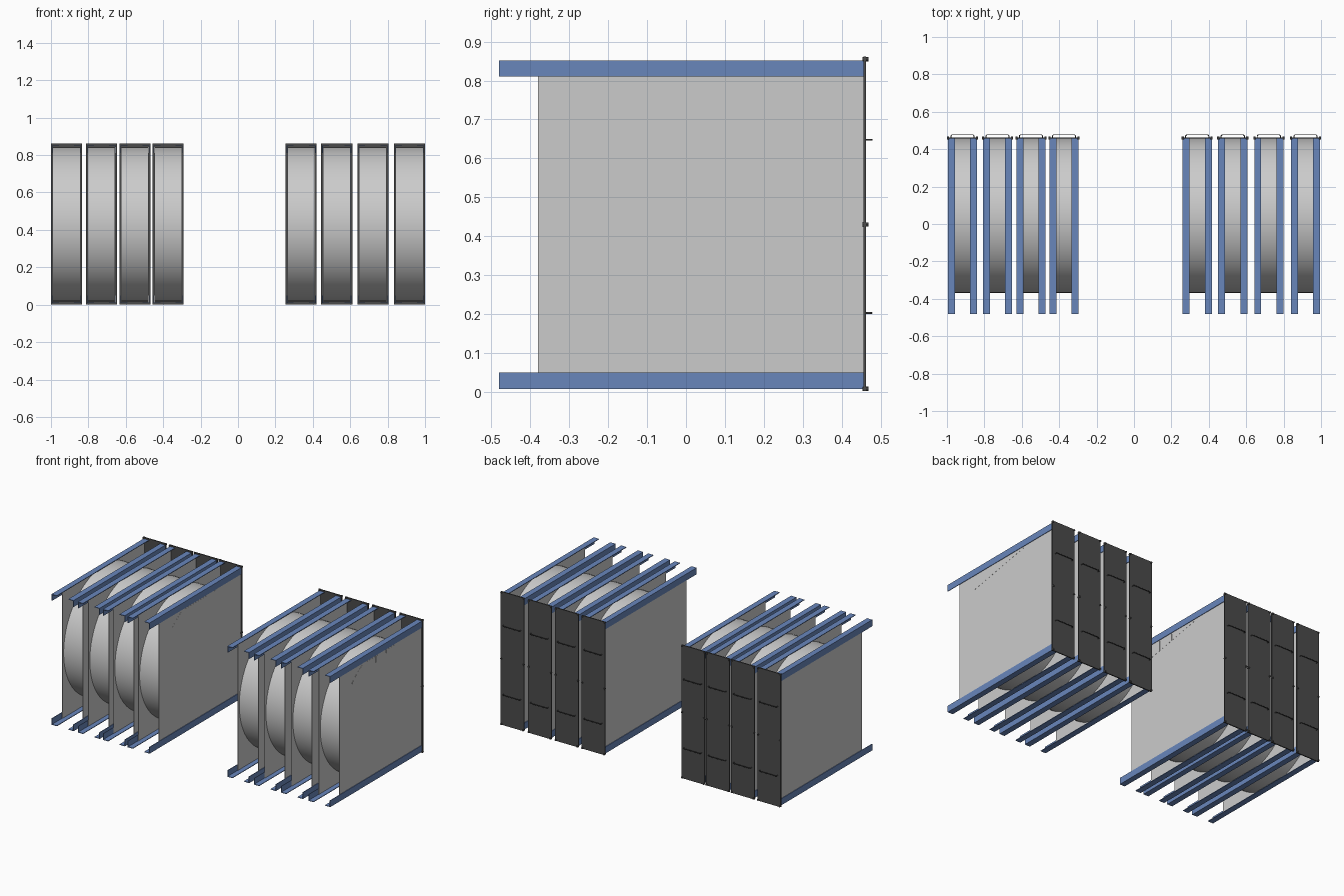
import bpy, bmesh, math
from mathutils import Vector

if "Cube" in bpy.data.objects:
    bpy.data.objects.remove(bpy.data.objects["Cube"])


def material(name, rgb):
    m = bpy.data.materials.new(name)
    m.diffuse_color = (*rgb, 1)
    m.use_nodes = True
    m.node_tree.nodes["Principled BSDF"].inputs["Base Color"].default_value = m.diffuse_color
    return m


BLUE = material("blue_paint", (0.14, 0.24, 0.50))
DARK = material("dark_steel", (0.07, 0.07, 0.07))


def finish(name, bm, mat=None):
    bmesh.ops.recalc_face_normals(bm, faces=bm.faces)
    me = bpy.data.meshes.new(name)
    bm.to_mesh(me)
    bm.free()
    ob = bpy.data.objects.new(name, me)
    bpy.context.collection.objects.link(ob)
    if mat:
        me.materials.append(mat)
    return ob


def add_box(bm, lo, hi):
    lo, hi = Vector(lo), Vector(hi)
    vs = bmesh.ops.create_cube(bm, size=1)["verts"]
    for v in vs:
        v.co = (lo + hi) / 2 + v.co * (hi - lo)


def add_prism(bm, points, direction):
    """Extrude a closed outline along a direction."""
    face = bm.faces.new([bm.verts.new(p) for p in points])
    ext = bmesh.ops.extrude_face_region(bm, geom=[face], use_keep_orig=True)
    vs = [g for g in ext["geom"] if isinstance(g, bmesh.types.BMVert)]
    bmesh.ops.translate(bm, vec=direction, verts=vs)


def rod(bm, centre, radius, length, axis, sides):
    vs = bmesh.ops.create_cone(bm, cap_ends=True, segments=sides, radius1=radius,
                               radius2=radius, depth=length)["verts"]
    q = Vector((0, 0, 1)).rotation_difference(Vector(axis))
    for v in vs:
        v.co = q @ v.co + Vector(centre)


ZC, DRUM_Y, DRUM_R = 0.43, 0.045, 0.413


def drum(i, cx):
    bm = bmesh.new()
    rod(bm, (cx, DRUM_Y, ZC), DRUM_R, 0.142, (1, 0, 0), 96)
    ob = finish(f"drum_{i}", bm)
    bpy.context.view_layer.objects.active = ob
    ob.select_set(True)
    bpy.ops.object.shade_smooth_by_angle(angle=math.radians(30))
    ob.select_set(False)


def side_plates(i, cx):
    bm = bmesh.new()
    for s in (-1, 1):
        x0, x1 = sorted((cx + s * 0.071, cx + s * 0.074))
        add_box(bm, (x0, -0.38, 0.013), (x1, 0.459, 0.847))
    finish(f"side_plates_{i}", bm)


def rails(i, cx):
    # angle sections: upright leg outside, flange turned inward
    bm = bmesh.new()
    profile = [(0.078, 0.0), (0.078, 0.042), (0.0745, 0.042),
               (0.0745, 0.004), (0.041, 0.004), (0.041, 0.0)]
    for s in (-1, 1):
        for up in (-1, 1):
            pts = [(cx + s * x, -0.48, ZC + up * (0.422 - z)) for x, z in profile]
            add_prism(bm, pts, (0, 0.938, 0))
    finish(f"rails_{i}", bm, BLUE)


def back_panel(i, cx):
    # flat back cover with a slim rim and bolts along both edges
    bm = bmesh.new()
    w = 0.083
    add_box(bm, (cx - w, 0.459, 0.002), (cx + w, 0.463, 0.862))
    for s in (-1, 1):
        x0, x1 = sorted((cx + s * (w - 0.008), cx + s * w))
        add_box(bm, (x0, 0.456, 0.002), (x1, 0.459, 0.862))
        for z in (0.008, ZC, 0.855):
            rod(bm, (cx + s * 0.0775, 0.461, z), 0.0055, 0.016, (0, 1, 0), 8)
    add_box(bm, (cx - w, 0.456, 0.853), (cx + w, 0.459, 0.862))
    add_box(bm, (cx - w, 0.456, 0.002), (cx + w, 0.459, 0.010))
    finish(f"back_panel_{i}", bm, DARK)


def handles(i, cx):
    # two bent wire pulls on the back
    cu = bpy.data.curves.new(f"handles_{i}", "CURVE")
    cu.dimensions = "3D"
    cu.bevel_depth = 0.0025
    cu.bevel_resolution = 1
    cu.use_fill_caps = True
    path = [(-0.062, 0.45), (-0.062, 0.472), (-0.056, 0.477),
            (0.056, 0.477), (0.062, 0.472), (0.062, 0.45)]
    for z in (0.203, 0.648):
        sp = cu.splines.new("POLY")
        sp.points.add(len(path) - 1)
        for p, (x, y) in zip(sp.points, path):
            p.co = (cx + x, y, z, 1)
    cu.materials.append(DARK)
    bpy.context.collection.objects.link(bpy.data.objects.new(f"handles_{i}", cu))


def plate_patches(i, cx):
    # shallow raised segments under the top rail, between chord and drum rim
    bm = bmesh.new()
    chord = lambda y: 0.716 + (y + 0.25) * 0.191
    rim = lambda y: min(0.803, ZC + 0.003 + math.sqrt(DRUM_R**2 - (y - DRUM_Y)**2))
    for a, b in ((-0.25, -0.233), (-0.226, -0.127), (-0.118, -0.02),
                 (-0.01, 0.088), (0.097, 0.195)):
        ys = [a + (b - a) * k / 5 for k in range(6)]
        outline = [(a, chord(a)), (b, chord(b))]
        outline += [(y, max(rim(y), chord(y) + 0.001)) for y in reversed(ys)]
        add_prism(bm, [(cx + 0.0738, y, z) for y, z in outline], (0.0008, 0, 0))
    finish(f"plate_patches_{i}", bm)


# two blocks of four drum bays
centres = (-0.917, -0.730, -0.551, -0.374, 0.338, 0.528, 0.721, 0.917)
for i, cx in enumerate(centres, 1):
    drum(i, cx)
    side_plates(i, cx)
    rails(i, cx)
    back_panel(i, cx)
    handles(i, cx)
    if i in (4, 8):
        plate_patches(i, cx)
